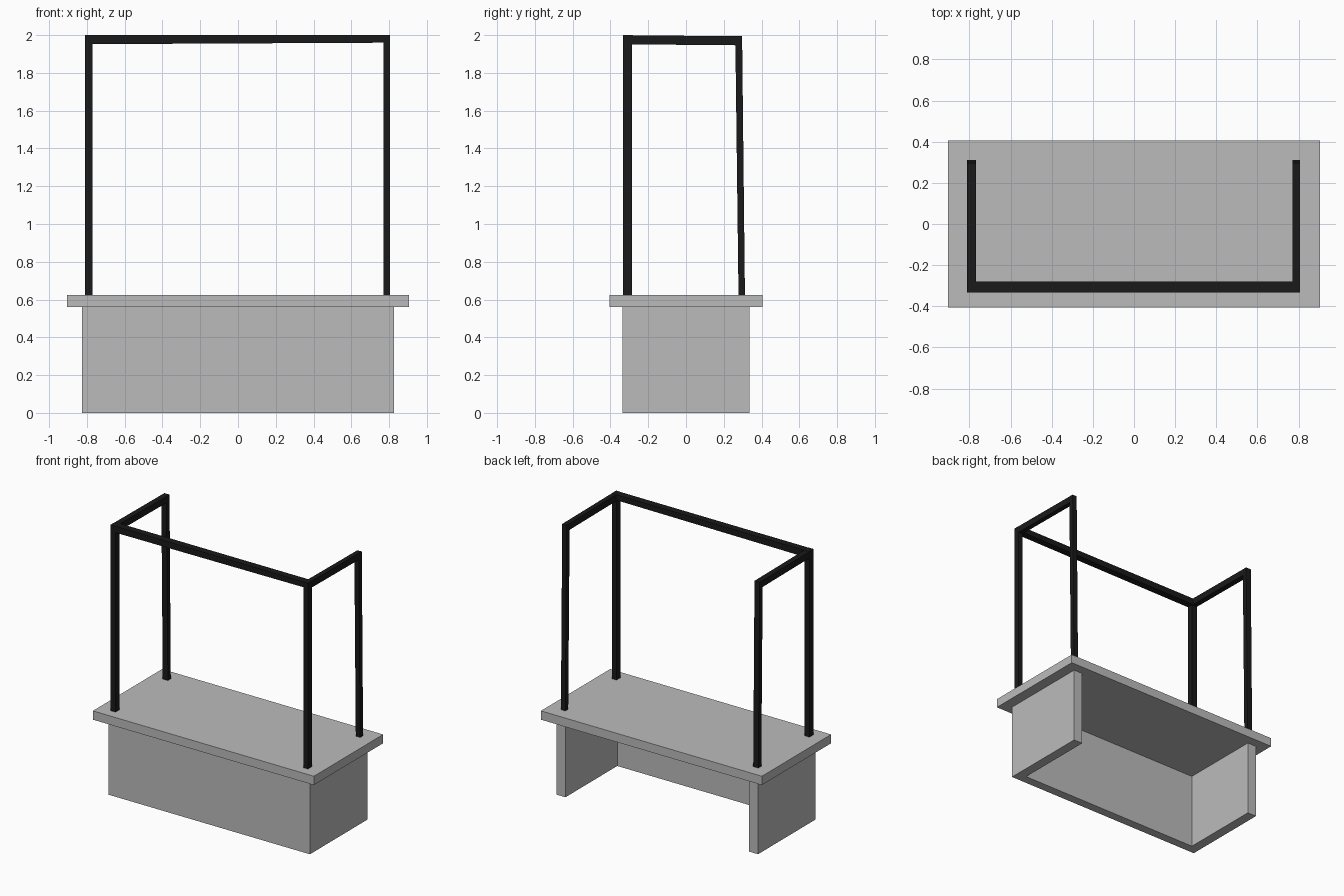
import bpy, bmesh

if "Cube" in bpy.data.objects:
    bpy.data.objects.remove(bpy.data.objects["Cube"])


def material(name, value):
    m = bpy.data.materials.new(name)
    m.diffuse_color = (value, value, value, 1)
    m.use_nodes = True
    m.node_tree.nodes["Principled BSDF"].inputs["Base Color"].default_value = m.diffuse_color
    return m


grey = material("light grey", 0.5)
black = material("soft black", 0.01)


def loft(name, a, b, axis, mat):
    """Six-sided solid between two rectangles on an axis.
    Each end is (position, u_min, u_max, v_min, v_max)."""
    bm = bmesh.new()
    rings = []
    for p, u0, u1, v0, v1 in (a, b):
        ring = []
        for u, v in ((u0, v0), (u1, v0), (u1, v1), (u0, v1)):
            co = [u, v]
            co.insert(axis, p)
            ring.append(bm.verts.new(co))
        rings.append(ring)
    bm.faces.new(rings[0])
    bm.faces.new(rings[1])
    for i in range(4):
        j = (i + 1) % 4
        bm.faces.new((rings[0][i], rings[0][j], rings[1][j], rings[1][i]))
    bmesh.ops.recalc_face_normals(bm, faces=bm.faces)
    mesh = bpy.data.meshes.new(name)
    bm.to_mesh(mesh)
    bm.free()
    mesh.materials.append(mat)
    ob = bpy.data.objects.new(name, mesh)
    bpy.context.collection.objects.link(ob)
    return ob


def box(name, x0, x1, y0, y1, z0, z1, mat):
    return loft(name, (z0, x0, x1, y0, y1), (z1, x0, x1, y0, y1), 2, mat)


# Counter: slab, front panel and two side panels, open at the back
TOP = 0.625
box("counter_top", -0.905, 0.905, -0.405, 0.405, 0.56, TOP, grey)
box("front_panel", -0.825, 0.825, -0.337, -0.27, 0, 0.56, grey)
box("left_panel", -0.825, -0.752, -0.27, 0.336, 0, 0.56, grey)
box("right_panel", 0.752, 0.825, -0.27, 0.336, 0, 0.56, grey)

# Frame: front posts, leaning back posts and side rails
for side, x0, x1 in (("left", -0.811, -0.769), ("right", 0.77, 0.806)):
    box(side + "_front_post", x0, x1, -0.334, -0.287, TOP, 2.0, black)
    loft(side + "_back_post", (TOP, x0, x1, 0.278, 0.312),
         (1.994, x0, x1, 0.261, 0.297), 2, black)
    loft(side + "_side_rail", (-0.29, x0, x1, 1.951, 1.999),
         (0.294, x0, x1, 1.946, 1.994), 1, black)

# Front rail, slightly thinner towards the right
loft("front_rail", (-0.80, -0.332, -0.280, 1.952, 2.0),
     (0.80, -0.332, -0.280, 1.960, 2.0), 0, black)
